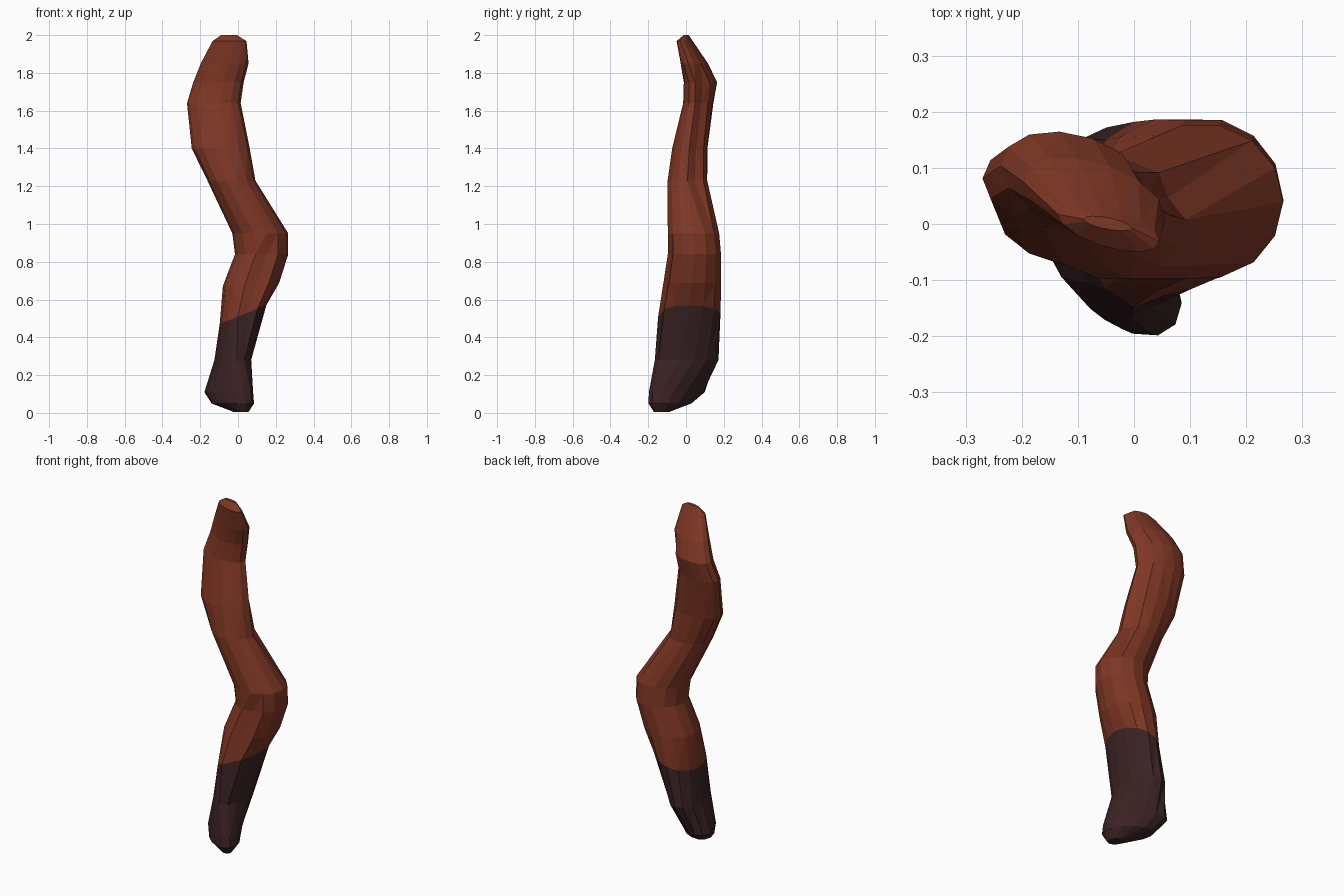
import bpy, bmesh, math

if "Cube" in bpy.data.objects:
    bpy.data.objects.remove(bpy.data.objects["Cube"])

SIDES = 14
COLOUR_HEIGHT = 0.52   # the ring here divides dark tip from body

# outline stations: height, left, right, front, back
STATIONS = [
    (0.004, -0.02, 0.055, -0.17, -0.09),
    (0.05, -0.14, 0.085, -0.20, 0.03),
    (0.11, -0.178, 0.08, -0.197, 0.10),
    (0.28, -0.125, 0.07, -0.165, 0.172),
    (COLOUR_HEIGHT, -0.097, 0.15, -0.152, 0.186),
    (0.68, -0.08, 0.218, -0.125, 0.19),
    (0.84, -0.016, 0.266, -0.10, 0.189),
    (0.95, -0.03, 0.266, -0.10, 0.179),
    (1.23, -0.162, 0.092, -0.10, 0.115),
    (1.40, -0.245, 0.062, -0.075, 0.115),
    (1.64, -0.27, 0.014, -0.015, 0.145),
    (1.75, -0.237, 0.03, -0.012, 0.165),
    (1.85, -0.197, 0.056, -0.03, 0.118),
    (1.968, -0.135, 0.045, -0.05, 0.036),
    (2.0, -0.09, -0.005, -0.012, 0.014),
]


def material(name, rgb):
    m = bpy.data.materials.new(name)
    m.diffuse_color = (*rgb, 1.0)
    m.use_nodes = True
    m.node_tree.nodes["Principled BSDF"].inputs["Base Color"].default_value = m.diffuse_color
    return m


def skew(z):
    """Diagonal lean of the cross-section: strong at the foot and the top."""
    foot = 0.55 * math.exp(-((z - 0.11) / 0.17) ** 2)
    top = 0.6 * max(0.0, (z - 1.3) / 0.7) ** 1.5
    return -(foot + top)


def groove(angle, z):
    """Shallow lengthwise creases in the front and the right side."""
    front = 0.45 < z < 0.9 and abs(angle - 283) < 13
    side = 1.2 < z < 1.8 and abs(angle - 26) < 13
    return 0.02 if front or side else 0.0


def ring(bm, z, x0, x1, y0, y1):
    cx, cy, a, b = (x0 + x1) / 2, (y0 + y1) / 2, (x1 - x0) / 2, (y1 - y0) / 2
    tilt = 0.05 * math.exp(-((z - COLOUR_HEIGHT) / 0.12) ** 2)
    phase = math.asin(skew(z))
    verts = []
    for i in range(SIDES):
        t = math.tau * i / SIDES
        px, py = a * math.cos(t), b * math.sin(t + phase)
        k = 1 - groove(math.degrees(t), z) / math.hypot(px, py)
        verts.append(bm.verts.new((cx + px * k, cy + py * k, z + tilt * math.cos(t))))
    return verts


# twisted body, lofted through the rings and coloured by height
bm = bmesh.new()
loops = [ring(bm, *s) for s in STATIONS]
for station, low, high in zip(STATIONS, loops, loops[1:]):
    for i in range(SIDES):
        j = (i + 1) % SIDES
        f = bm.faces.new((low[i], low[j], high[j], high[i]))
        f.material_index = int(station[0] < COLOUR_HEIGHT)
bm.faces.new(loops[0][::-1]).material_index = 1
bm.faces.new(loops[-1])
bmesh.ops.triangulate(bm, faces=bm.faces[:])
bmesh.ops.recalc_face_normals(bm, faces=bm.faces[:])

mesh = bpy.data.meshes.new("twisted_stick")
bm.to_mesh(mesh)
bm.free()
mesh.materials.append(material("red brown", (0.21, 0.038, 0.018)))
mesh.materials.append(material("dark brown", (0.045, 0.017, 0.018)))
body = bpy.data.objects.new("twisted_stick", mesh)
bpy.context.collection.objects.link(body)
